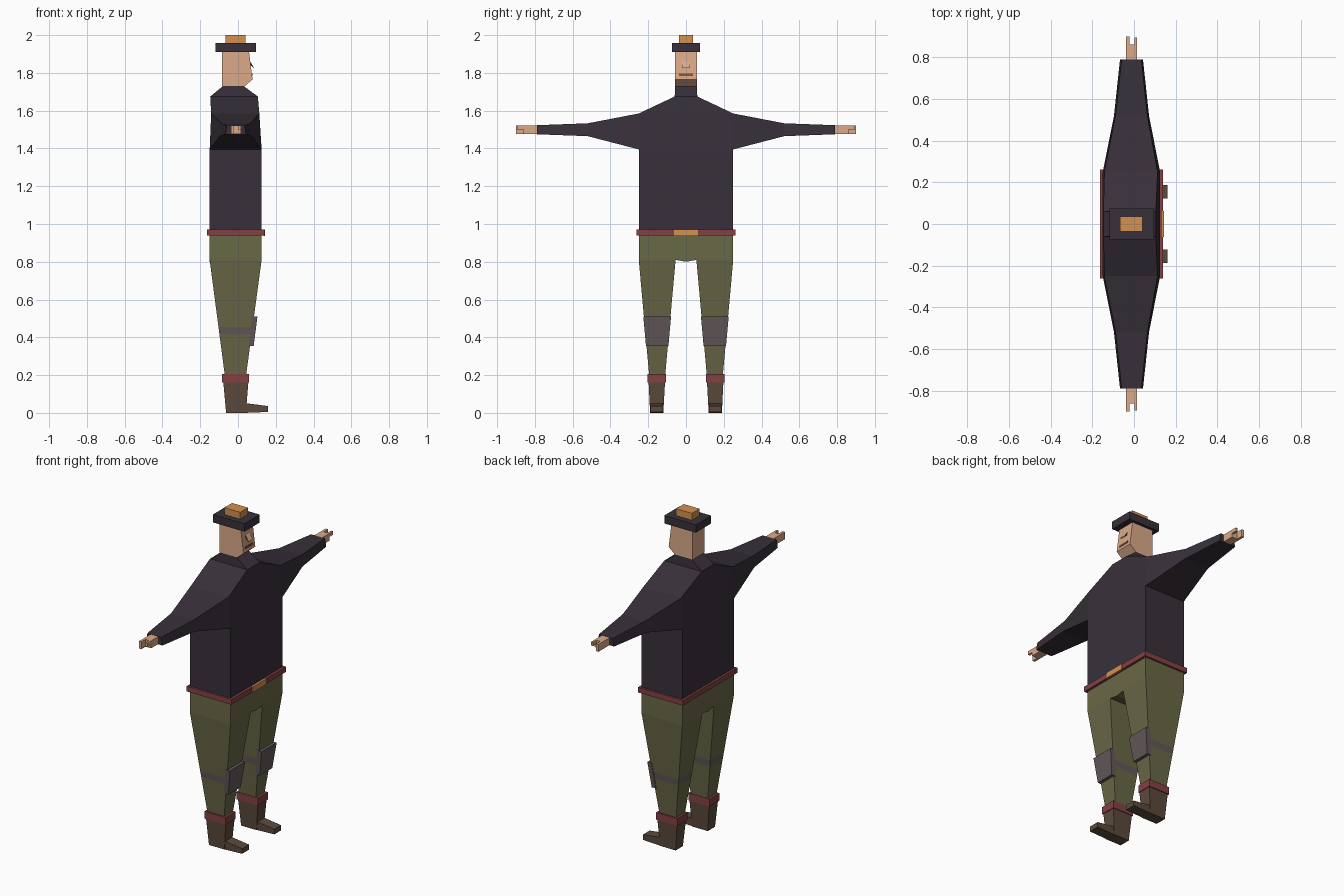
import bpy, bmesh

if "Cube" in bpy.data.objects:
    bpy.data.objects.remove(bpy.data.objects["Cube"])


def mat(name, hexcol):
    def lin(c):
        c /= 255
        return c / 12.92 if c <= 0.04045 else ((c + 0.055) / 1.055) ** 2.4
    m = bpy.data.materials.new(name)
    m.diffuse_color = [lin(int(hexcol[i:i + 2], 16)) for i in (0, 2, 4)] + [1]
    m.use_nodes = True
    m.node_tree.nodes["Principled BSDF"].inputs["Base Color"].default_value = m.diffuse_color
    return m


SKIN = mat("skin", "DBAA89")
DARK = mat("dark cloth", "38303A")
OLIVE = mat("olive cloth", "69683F".replace("3F", "47"))
RED = mat("dark red", "834144")
GOLD = mat("orange", "D39150")
GREY = mat("warm grey", "625859")
BROWN = mat("boot brown", "5B4A3B")
LIP = mat("lip red", "8B4A45")


def finish(name, bm, *mats):
    bmesh.ops.recalc_face_normals(bm, faces=bm.faces[:])
    me = bpy.data.meshes.new(name)
    bm.to_mesh(me)
    bm.free()
    ob = bpy.data.objects.new(name, me)
    bpy.context.collection.objects.link(ob)
    for m in mats:
        me.materials.append(m)
    return ob


def loft(rings, bottom=True, top=True):
    """Rectangular rings (z, x0, x1, y0, y1), joined from first to last."""
    bm = bmesh.new()
    vs = [[bm.verts.new(p) for p in ((x0, y0, z), (x1, y0, z), (x1, y1, z), (x0, y1, z))]
          for z, x0, x1, y0, y1 in rings]
    for a, b in zip(vs, vs[1:]):
        for i in range(4):
            j = (i + 1) % 4
            bm.faces.new((a[i], a[j], b[j], b[i]))
    if bottom:
        bm.faces.new(vs[0])
    if top:
        bm.faces.new(vs[-1])
    return bm


def box(name, m, x0, x1, y0, y1, z0, z1):
    return finish(name, loft([(z0, x0, x1, y0, y1), (z1, x0, x1, y0, y1)]), m)


def prism(pts, lo, hi, axis="y"):
    """Closed profile swept along y (points x,z) or x (points y,z)."""
    bm = bmesh.new()
    put = (lambda p, t: (p[0], t, p[1])) if axis == "y" else (lambda p, t: (t, p[0], p[1]))
    a = [bm.verts.new(put(p, lo)) for p in pts]
    b = [bm.verts.new(put(p, hi)) for p in pts]
    bm.faces.new(a)
    bm.faces.new(b)
    for i in range(len(pts)):
        j = (i + 1) % len(pts)
        bm.faces.new((a[i], a[j], b[j], b[i]))
    return bm


# Jacket: torso and collar, with the sleeves pulled out of its sides
bm = loft([(0.94, -0.15, 0.125, -0.25, 0.25), (1.395, -0.15, 0.125, -0.25, 0.25),
           (1.585, -0.142, 0.113, -0.25, 0.25), (1.675, -0.147, 0.105, -0.06, 0.06),
           (1.73, -0.08, 0.03, -0.057, 0.057)], bottom=False, top=False)
bm.normal_update()
sides = [f for f in bm.faces if abs(f.calc_center_median().y) > 0.24
         and f.calc_center_median().z > 1.395 and f.calc_center_median().z < 1.585]
for f in sides:
    s = 1 if f.calc_center_median().y > 0 else -1
    for y, x0, x1, z0, z1 in ((0.52, -0.096, 0.072, 1.465, 1.533),
                              (0.79, -0.067, 0.043, 1.475, 1.523)):
        f = bmesh.ops.extrude_discrete_faces(bm, faces=[f])["faces"][0]
        for v in f.verts:
            up, front = v.co.z > 1.5, v.co.x > 0
            inset = 0.008 if up else 0
            v.co = (x1 - inset if front else x0 + inset, s * y, z1 if up else z0)
finish("jacket", bm, DARK)

# Hands with two prongs for thumb and fingers
for s, side in ((1, "left"), (-1, "right")):
    def span(a, b):
        return sorted((s * a, s * b))
    box(side + "_palm", SKIN, -0.038, 0.015, *span(0.785, 0.86), 1.477, 1.522)
    box(side + "_fingers", SKIN, -0.038, -0.022, *span(0.86, 0.9), 1.477, 1.522)
    box(side + "_thumb", SKIN, 0.002, 0.015, *span(0.86, 0.895), 1.5, 1.522)

# Head, nose with dark eye sides, mouth
finish("head", prism([(-0.085, 1.915), (0.058, 1.915), (0.077, 1.765), (0.03, 1.725),
                      (-0.085, 1.73)], -0.057, 0.057), SKIN)
nose = finish("nose", prism([(0.06, 1.868), (0.086, 1.826), (0.064, 1.842)], -0.02, 0.02), SKIN, DARK)
for p in nose.data.polygons:
    p.material_index = int(abs(p.normal.y) > 0.9)
finish("mouth", prism([(0.07, 1.797), (0.0755, 1.797), (0.0775, 1.783), (0.07, 1.783)],
                      -0.036, 0.036), LIP)

# Hat
box("hat_brim", DARK, -0.118, 0.095, -0.074, 0.074, 1.91, 1.958)
box("hat_crown", GOLD, -0.066, 0.041, -0.037, 0.037, 1.955, 2.0)

# Belt and buckle
box("belt", RED, -0.163, 0.14, -0.262, 0.262, 0.938, 0.97)
box("buckle", GOLD, 0.135, 0.144, -0.063, 0.063, 0.937, 0.971)

# Hips, open where the legs begin
bm = prism([(-0.25, 0.95), (0.25, 0.95), (0.25, 0.81), (0.055, 0.81), (0, 0.8),
            (-0.055, 0.81), (-0.25, 0.81)], -0.15, 0.125, "x")
bmesh.ops.delete(bm, geom=[f for f in bm.faces if len(f.verts) == 4
                           and all(abs(v.co.z - 0.81) < 1e-4 for v in f.verts)],
                 context="FACES_ONLY")
finish("hips", bm, OLIVE)


def leg_ring(z, s):
    """Cross-section of the tapering trouser leg at height z."""
    t = (0.81 - z) / 0.61
    ys = sorted((s * (0.055 + 0.055 * t), s * (0.25 - 0.055 * t)))
    return (z, -0.15 + 0.08 * t, 0.125 - 0.082 * t, *ys)


for s, side in ((1, "left"), (-1, "right")):
    # Trouser leg with knee strap band
    leg = finish(side + "_trouser_leg", loft([leg_ring(z, s) for z in (0.81, 0.455, 0.415, 0.19)],
                                             bottom=False, top=False), OLIVE, GREY)
    for p in leg.data.polygons:
        p.material_index = int(0.42 < p.center.z < 0.45)
    # Knee pad
    pad = []
    for z, x in ((0.355, 0.083), (0.51, 0.103)):
        _, _, x1, y0, y1 = leg_ring(z, s)
        pad.append((z, x1 - 0.01, x, y0 - 0.003, y1 + 0.003))
    finish(side + "_knee_pad", loft(pad), GREY)
    # Boot: cuff, shaft and toe
    box(side + "_boot_cuff", RED, -0.084, 0.059, *sorted((s * 0.107, s * 0.203)), 0.16, 0.205)
    finish(side + "_boot_shaft", loft([(0, -0.063, 0.042, *sorted((s * 0.12, s * 0.19))),
                                       (0.165, -0.078, 0.055, *sorted((s * 0.111, s * 0.198)))]), BROWN)
    finish(side + "_boot_toe", prism([(0.035, 0), (0.16, 0.005), (0.16, 0.036), (0.035, 0.052)],
                                     *sorted((s * 0.122, s * 0.188))), BROWN)
